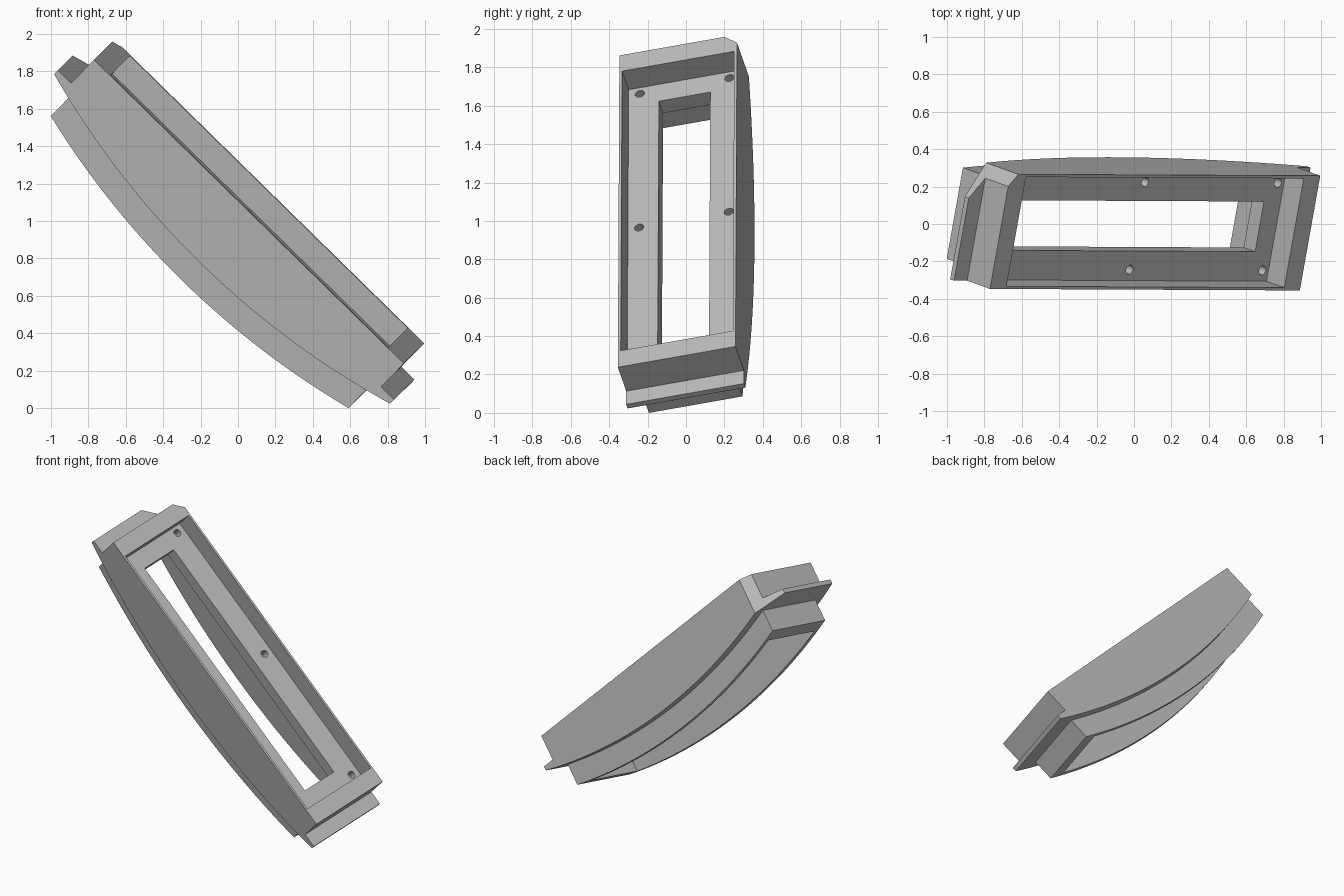
import bpy
import bmesh
import math
from mathutils import Matrix, Vector

cube = bpy.data.objects.get("Cube")
if cube:
    bpy.data.objects.remove(cube)

# Tilted frame: u along the housing, v across it, w out of the open face
U = Vector((0.714, -0.0035, -0.70)).normalized()
W = U.cross(Vector((0.178, 0.97, 0.166))).normalized()
V = W.cross(U)
ORIGIN = Vector((-0.77, -0.347, 1.87))
FRAME = Matrix((U, V, W)).transposed().to_4x4()
FRAME.translation = ORIGIN

LENGTH, WIDTH = 2.32, 0.632
MID = LENGTH / 2
LIP = 0.098           # how far the end lips stick out
RADIUS = 4.5          # curve of the underside

grey = bpy.data.materials.new("plain grey")
grey.use_nodes = True
grey.diffuse_color = (0.5, 0.5, 0.5, 1)
grey.node_tree.nodes["Principled BSDF"].inputs["Base Color"].default_value = (0.5, 0.5, 0.5, 1)


def prism(name, profile, v0, v1):
    """Extrude a (u, w) profile across the width."""
    bm = bmesh.new()
    face = bm.faces.new([bm.verts.new((u, v0, w)) for u, w in profile])
    top = bmesh.ops.extrude_face_region(bm, geom=[face])["geom"]
    bmesh.ops.translate(bm, vec=(0, v1 - v0, 0),
                        verts=[g for g in top if isinstance(g, bmesh.types.BMVert)])
    bmesh.ops.recalc_face_normals(bm, faces=bm.faces)
    return finish(name, bm)


def finish(name, bm):
    mesh = bpy.data.meshes.new(name)
    bm.to_mesh(mesh)
    bm.free()
    mesh.materials.append(grey)
    obj = bpy.data.objects.new(name, mesh)
    bpy.context.collection.objects.link(obj)
    return obj


def box(name, u0, u1, v0, v1, w0, w1):
    return prism(name, [(u0, w0), (u1, w0), (u1, w1), (u0, w1)], v0, v1)


def arc(u0, u1, low, steps=48):
    """Points of the bowed underside, lowest at mid length."""
    us = [u0 + (u1 - u0) * i / steps for i in range(steps + 1)]
    return [(u, low + RADIUS - math.sqrt(RADIUS ** 2 - (u - MID) ** 2)) for u in us]


def combine(target, other, operation):
    mod = target.modifiers.new(operation.lower(), 'BOOLEAN')
    mod.operation, mod.object, mod.solver = operation, other, 'EXACT'
    bpy.context.view_layer.objects.active = target
    bpy.ops.object.modifier_apply(modifier=mod.name)
    bpy.data.objects.remove(other)


# Main body with a bowed underside and a lip at each end
body_profile = [(0, 0), (0, -0.18), (-LIP, -0.18)]
body_profile += arc(-LIP, LENGTH + LIP, -0.39)
body_profile += [(LENGTH + LIP, -0.18), (LENGTH, -0.18), (LENGTH, 0)]
housing = prism("bezel_housing", body_profile, 0, WIDTH)

# Narrower bowed skirt below the body
skirt_profile = [(0.045, -0.2)] + arc(0.045, LENGTH - 0.045, -0.545)
skirt_profile += [(LENGTH - 0.045, -0.2)]
combine(housing, prism("skirt", skirt_profile, 0.065, WIDTH - 0.065), 'UNION')

# Shallow tray in the open face, window through the floor, cavity below it
combine(housing, box("tray", 0.12, LENGTH - 0.12, 0.015, WIDTH - 0.015, -0.14, 0.2), 'DIFFERENCE')
combine(housing, box("window", 0.245, LENGTH - 0.245, 0.178, WIDTH - 0.178, -0.4, 0.1), 'DIFFERENCE')
combine(housing, box("cavity", 0.147, LENGTH - 0.147, 0.097, WIDTH - 0.097, -0.9, -0.23), 'DIFFERENCE')

# Bevelled corner at the upper end
bm = bmesh.new()
corner = [(-0.3, 0.23), (0.36, 0.967), (-0.3, 0.967)]
face = bm.faces.new([bm.verts.new((u, v, -0.8)) for u, v in corner])
top = bmesh.ops.extrude_face_region(bm, geom=[face])["geom"]
bmesh.ops.translate(bm, vec=(0, 0, 1), verts=[g for g in top if isinstance(g, bmesh.types.BMVert)])
bmesh.ops.recalc_face_normals(bm, faces=bm.faces)
combine(housing, finish("corner_cut", bm), 'DIFFERENCE')

# Six blind screw holes in the tray floor
bm = bmesh.new()
for u in (0.165, MID, LENGTH - 0.165):
    for v in (0.075, WIDTH - 0.075):
        bmesh.ops.create_cone(bm, cap_ends=True, segments=24, radius1=0.025, radius2=0.025,
                              depth=0.12, matrix=Matrix.Translation((u, v, -0.14)))
combine(housing, finish("screw_holes", bm), 'DIFFERENCE')

# Tilt into place and smooth the curved faces
housing.data.transform(FRAME)
lowest = min(v.co.z for v in housing.data.vertices)
housing.data.transform(Matrix.Translation((0, 0, -lowest)))
bpy.ops.object.select_all(action='DESELECT')
housing.select_set(True)
bpy.context.view_layer.objects.active = housing
bpy.ops.object.shade_smooth_by_angle(angle=math.radians(25))
